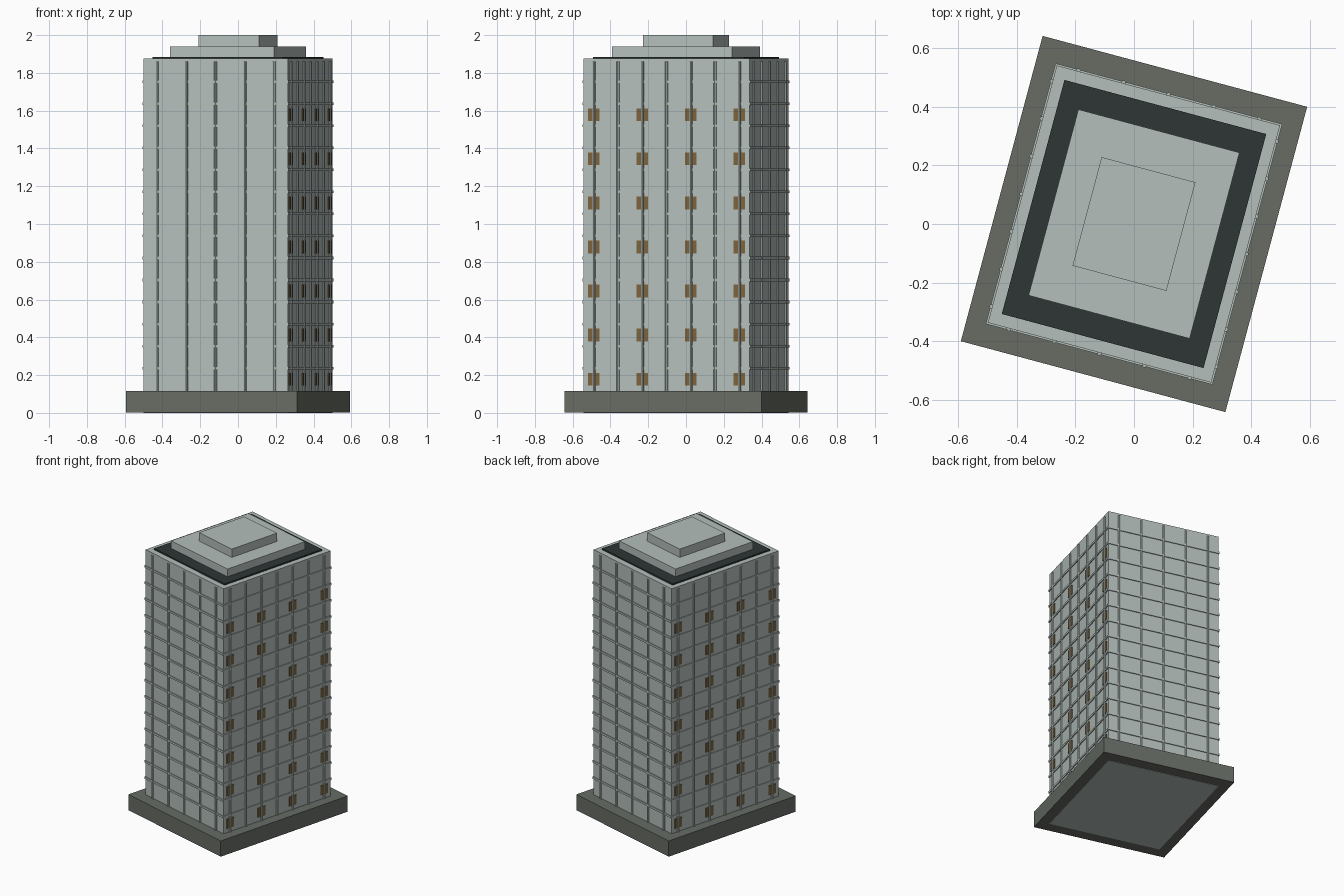
import bpy
import bmesh
from math import radians
from mathutils import Matrix, Vector

cube = bpy.data.objects.get("Cube")
if cube:
    bpy.data.objects.remove(cube, do_unlink=True)

TURN = Matrix.Rotation(radians(-15), 4, 'Z')   # whole tower is turned on its plot
HALF_W, HALF_D = 0.395, 0.455                  # tower half width and half depth
GROUND, ROOF = 0.115, 1.875
FLOOR = 0.1167


def material(name, rgb):
    """Flat material from display values of 0 to 255."""
    linear = [((c / 255 + 0.055) / 1.055) ** 2.4 for c in rgb] + [1.0]
    mat = bpy.data.materials.new(name)
    mat.use_nodes = True
    mat.diffuse_color = linear
    mat.node_tree.nodes["Principled BSDF"].inputs["Base Color"].default_value = linear
    return mat


def add_box(bm, low, high):
    low, high = Vector(low), Vector(high)
    place = Matrix.Translation((low + high) / 2) @ Matrix.Diagonal((*(high - low), 1))
    bmesh.ops.create_cube(bm, size=1, matrix=TURN @ place)


def add_post(bm, x, y, z0, z1, radius):
    place = Matrix.Translation((x, y, (z0 + z1) / 2))
    bmesh.ops.create_cone(bm, cap_ends=True, segments=8, radius1=radius, radius2=radius,
                          depth=z1 - z0, matrix=TURN @ place)


def finish(name, bm, mat):
    mesh = bpy.data.meshes.new(name)
    bm.to_mesh(mesh)
    bm.free()
    mesh.materials.append(mat)
    obj = bpy.data.objects.new(name, mesh)
    bpy.context.collection.objects.link(obj)
    return obj


def slab(name, half_w, half_d, z0, z1, mat):
    bm = bmesh.new()
    add_box(bm, (-half_w, -half_d, z0), (half_w, half_d, z1))
    return finish(name, bm, mat)


concrete = material("pale concrete", (180, 191, 187))
stone = material("dark stone", (103, 108, 100))
tar = material("roof tar", (46, 54, 53))
timber = material("brown timber", (124, 100, 62))

# Stacked masses: plinth, tower and stepped roof
slab("plinth", 0.468, 0.540, 0.002, GROUND, stone)
slab("tower", HALF_W, HALF_D, 0, ROOF, concrete)
slab("roof_deck", 0.357, 0.414, ROOF, 1.885, tar)
slab("penthouse_lower", 0.285, 0.329, 1.885, 1.94, concrete)
slab("penthouse_upper", 0.166, 0.192, 1.94, 2.0, concrete)

# Round mullions on all four walls
bm = bmesh.new()
for side in (-1, 1):
    for i in range(-2, 3):
        add_post(bm, i * 0.16, side * (HALF_D + 0.002), GROUND, 1.86, 0.008)
    for i in range(-3, 4):
        add_post(bm, side * (HALF_W + 0.002), i * 0.133, GROUND, 1.86, 0.008)
finish("mullions", bm, concrete)

# Thin floor bands, one bar per wall at each storey
bm = bmesh.new()
for storey in range(1, 15):
    z = 0.12 + storey * FLOOR
    for side in (-1, 1):
        x, y = side * HALF_W, side * HALF_D
        add_box(bm, (x - 0.006, -HALF_D - 0.004, z - 0.007), (x + 0.006, HALF_D + 0.004, z + 0.007))
        add_box(bm, (-HALF_W - 0.004, y - 0.006, z - 0.007), (HALF_W + 0.004, y + 0.006, z + 0.007))
finish("floor_bands", bm, concrete)

# Timber panels behind every second mullion, on every second storey of the long walls
bm = bmesh.new()
for row in range(7):
    z = 0.12 + (2 * row + 0.5) * FLOOR
    for side in (-1, 1):
        for i in (-3, -1, 1, 3):
            x, y = side * HALF_W, i * 0.133
            add_box(bm, (x - 0.004, y - 0.031, z - 0.034), (x + 0.004, y + 0.031, z + 0.034))
finish("timber_panels", bm, timber)
